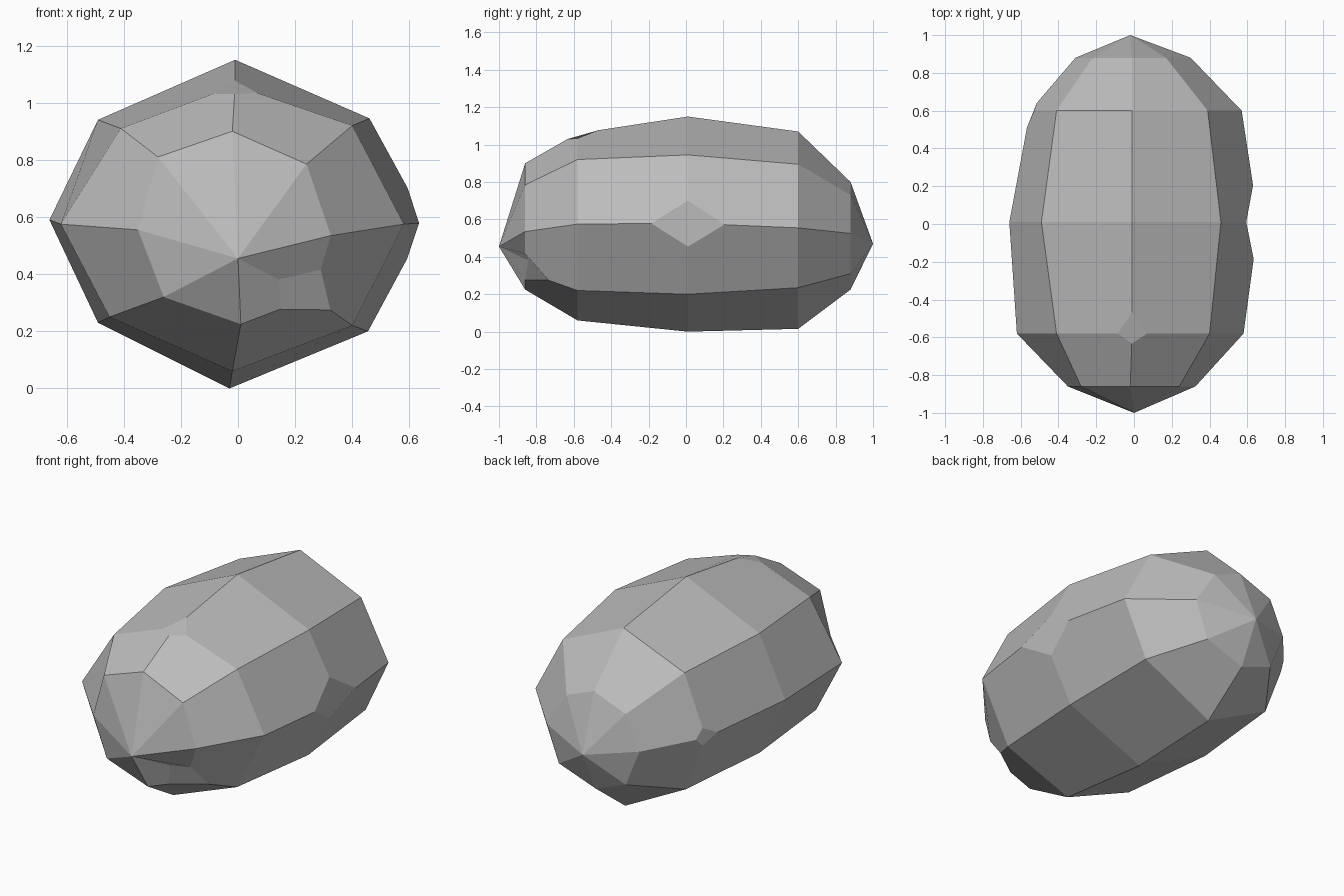
import bpy, bmesh

# Remove the default object
cube = bpy.data.objects.get("Cube")
if cube:
    bpy.data.objects.remove(cube, do_unlink=True)


def make_material(name, value):
    mat = bpy.data.materials.new(name)
    mat.use_nodes = True
    colour = (value, value, value, 1)
    mat.diffuse_color = colour
    mat.node_tree.nodes["Principled BSDF"].inputs["Base Color"].default_value = colour
    return mat


# Cross-sections along the stone, each an octagon of (x, z) points:
# top, upper left, left, lower left, bottom, lower right, right, upper right
sections = {
    -.86: [(-.02, .9), (.24, .785), (.325, .535), (.26, .32),
           (.01, .225), (-.26, .32), (-.35, .555), (-.28, .81)],
    -.58: [(-.01, 1.06), (.4, .92), (.58, .575), (.4, .22),
           (-.02, .06), (-.45, .25), (-.62, .575), (-.41, .91)],
    .01: [(-.01, 1.15), (.46, .945), (.66, .58), (.455, .2),
          (-.03, 0), (-.49, .23), (-.66, .59), (-.49, .94)],
    .6: [(-.01, 1.07), (.39, .895), (.57, .555), (.42, .235),
         (-.02, .015), (-.42, .22), (-.55, .56), (-.41, .91)],
    .88: [(-.01, .8), (.17, .73), (.3, .525), (.22, .31),
          (-.02, .225), (-.22, .3), (-.31, .52), (-.22, .72)],
}

# Skin the sections and close each end to a point
bm = bmesh.new()
rings = [[bm.verts.new((x, y, z)) for x, z in points]
         for y, points in sections.items()]
front_tip = bm.verts.new((0, -1, .455))
back_tip = bm.verts.new((-.02, 1, .47))
count = len(rings[0])
for i in range(count):
    j = (i + 1) % count
    for near, far in zip(rings, rings[1:]):
        bm.faces.new((near[i], near[j], far[j], far[i]))
    bm.faces.new((front_tip, rings[0][j], rings[0][i]))
    bm.faces.new((back_tip, rings[-1][i], rings[-1][j]))


def chip(corner, percent):
    """Slice one corner off, leaving a four-sided facet."""
    result = bmesh.ops.bevel(bm, geom=[corner], offset=percent, segments=1,
                             offset_type='PERCENT', affect='VERTICES')
    return result["verts"]


# Chipped corners: side, top and rear
front, shoulder, middle, rear, back = rings
side_corner, top_corner = middle[2], shoulder[0]
rear_corner, dent_corner = rear[6], front[3]
chip(side_corner, 33)
chip(top_corner, 19)
chip(rear_corner, 15)

# Deeper dent low on the front, its foremost corner pushed in
dent = chip(dent_corner, 45)
min(dent, key=lambda v: v.co.y).co.y += .08

bmesh.ops.recalc_face_normals(bm, faces=bm.faces)

# Flat-shaded stone object
mesh = bpy.data.meshes.new("stone")
bm.to_mesh(mesh)
bm.free()
mesh.materials.append(make_material("stone grey", .5))
stone = bpy.data.objects.new("stone", mesh)
bpy.context.collection.objects.link(stone)
